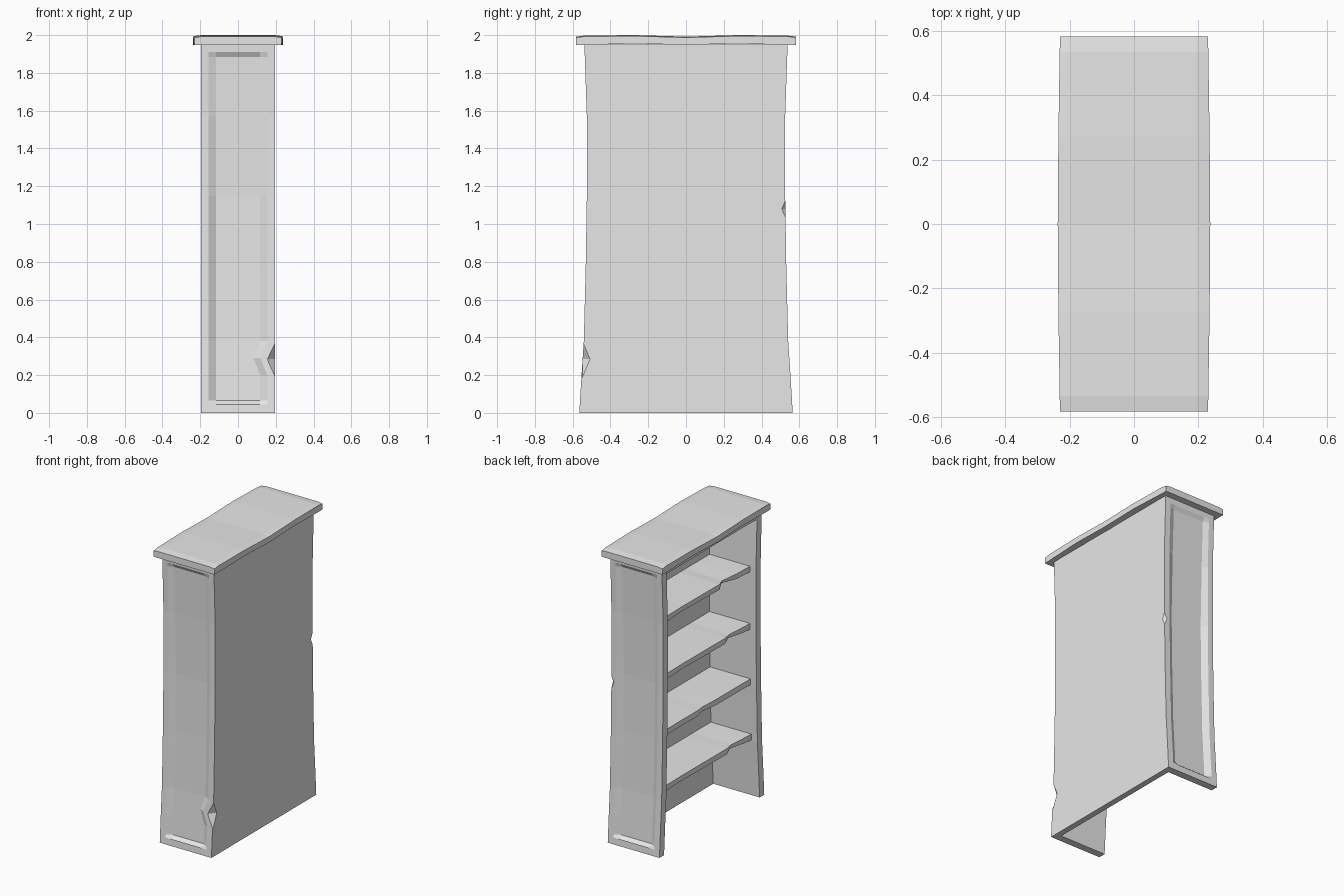
import bpy, bmesh

cube = bpy.data.objects.get("Cube")
if cube:
    bpy.data.objects.remove(cube, do_unlink=True)

grey = bpy.data.materials.new("plain grey")
grey.use_nodes = True
grey.diffuse_color = (0.8, 0.8, 0.8, 1)
grey.node_tree.nodes["Principled BSDF"].inputs["Base Color"].default_value = (0.8, 0.8, 0.8, 1)

PROFILE = [(0, .565), (.2, .553), (.38, .541), (.77, .531), (1.15, .525), (1.57, .525), (1.95, .538)]
WALL = .05


def half_width(z):
    """Outer half width of the case at a height."""
    for (z0, w0), (z1, w1) in zip(PROFILE, PROFILE[1:]):
        if z <= z1:
            return w0 + (w1 - w0) * (z - z0) / (z1 - z0)
    return PROFILE[-1][1]


def finish(bm, name):
    bmesh.ops.recalc_face_normals(bm, faces=bm.faces)
    mesh = bpy.data.meshes.new(name)
    bm.to_mesh(mesh)
    bm.free()
    mesh.materials.append(grey)
    obj = bpy.data.objects.new(name, mesh)
    bpy.context.collection.objects.link(obj)
    return obj


def loft(name, sections):
    """Closed solid through matching rings of points."""
    bm = bmesh.new()
    rings = [[bm.verts.new(p) for p in s] for s in sections]
    n = len(rings[0])
    for a, b in zip(rings, rings[1:]):
        for i in range(n):
            j = (i + 1) % n
            bm.faces.new((a[i], a[j], b[j], b[i]))
    bm.faces.new(rings[0])
    bm.faces.new(rings[-1])
    return finish(bm, name)


def side_wall(name, s):
    """Side wall with a sunken panel on its outer face; s is the y direction."""
    rows = [0, .045, .065, .2, .29, .38, .77, 1.15, 1.57, 1.885, 1.91, 1.95]
    cols = [-.195, -.155, -.117, .117, .155, .195]
    bm = bmesh.new()
    outer, inner = [], []
    for r, z in enumerate(rows):
        line_out, line_in = [], []
        for c, x in enumerate(cols):
            w = half_width(z)
            depth = 0
            if 2 <= c <= 3 and 2 <= r <= 9:
                depth = .024 if z < 1.2 else .014
            px = x
            # worn frame beside the broken corner
            if s < 0 and c in (3, 4) and z == .29:
                px -= .035
            line_out.append(bm.verts.new((px, s * (w - depth), z)))
            line_in.append(bm.verts.new((x, s * (w - WALL), z)))
        outer.append(line_out)
        inner.append(line_in)
    for grid in (outer, inner):
        for a, b in zip(grid, grid[1:]):
            for i in range(len(cols) - 1):
                bm.faces.new((a[i], a[i + 1], b[i + 1], b[i]))
    for r in (0, -1):
        for i in range(len(cols) - 1):
            bm.faces.new((outer[r][i], outer[r][i + 1], inner[r][i + 1], inner[r][i]))
    for c in (0, -1):
        for r in range(len(rows) - 1):
            bm.faces.new((outer[r][c], outer[r + 1][c], inner[r + 1][c], inner[r][c]))
    return finish(bm, name)


def chip(obj, centre, size, height):
    """Cut a diamond-shaped notch from an edge."""
    x, y, z = centre
    bm = bmesh.new()
    for d in (-1, 1):
        bm.verts.new((x + d * size, y, z))
        bm.verts.new((x, y + d * size, z))
        bm.verts.new((x, y, z + d * height))
    bmesh.ops.convex_hull(bm, input=bm.verts)
    cutter = finish(bm, "notch_cutter")
    cutter.hide_render = True
    mod = obj.modifiers.new("notch", "BOOLEAN")
    mod.operation = "DIFFERENCE"
    mod.solver = "EXACT"
    mod.object = cutter
    dg = bpy.context.evaluated_depsgraph_get()
    mesh = bpy.data.meshes.new_from_object(obj.evaluated_get(dg))
    obj.modifiers.clear()
    obj.data = mesh
    bpy.data.objects.remove(cutter, do_unlink=True)


# Side walls with broken corners
front_wall = side_wall("front_side_wall", -1)
chip(front_wall, (.196, -.549, .285), .042, .1)
rear_wall = side_wall("rear_side_wall", 1)
chip(rear_wall, (.196, .528, 1.08), .022, .05)

# Backing panel follows the flare of the walls
loft("backing_panel", [
    [(.155, w - WALL, z), (.195, w - WALL, z), (.195, WALL - w, z), (.155, WALL - w, z)]
    for z, w in PROFILE])

# Header board under the cornice
top_w = half_width(1.92) - WALL + .004
loft("header_board", [
    [(-.185, y, 1.9), (.156, y, 1.9), (.156, y, 1.95), (-.185, y, 1.95)]
    for y in (-top_w, top_w)])

# Shelves with worn front edges: top height, chip position, chip size
for k, (z, cy, wear) in enumerate([(.43, -.3, .02), (.81, .02, .012), (1.19, -.28, .02), (1.58, -.22, .03)]):
    w = half_width(z) - WALL + .004
    sections = []
    for y, amount in ((-w, 0), (cy - .12, .2), (cy, 1), (cy + .07, .1), (.25, .3), (w, 0)):
        a = amount * wear
        sections.append([(.156, y, z), (-.15 + a, y, z - a * .3),
                         (-.15 + a * 1.5, y, z - .04 + a * .3), (.156, y, z - .04)])
    loft("shelf_%d" % (k + 1), sections)

# Cornice: slightly wavy slab with a lowered rim
sections = []
for y, bulge, wave in ((-.583, 0, -.008), (-.535, .001, -.002), (-.27, .005, 0), (0, .007, -.008),
                       (.27, .005, 0), (.535, .001, -.002), (.583, 0, -.008)):
    x = .23 + bulge
    top = 2 + wave
    low = 1.948 + (.008 if abs(y) < .4 and y else 0)
    sections.append([(-x, y, low), (x, y, low), (x, y, top - .005), (.195, y, top),
                     (-.195, y, top), (-x, y, top - .005)])
loft("cornice", sections)
